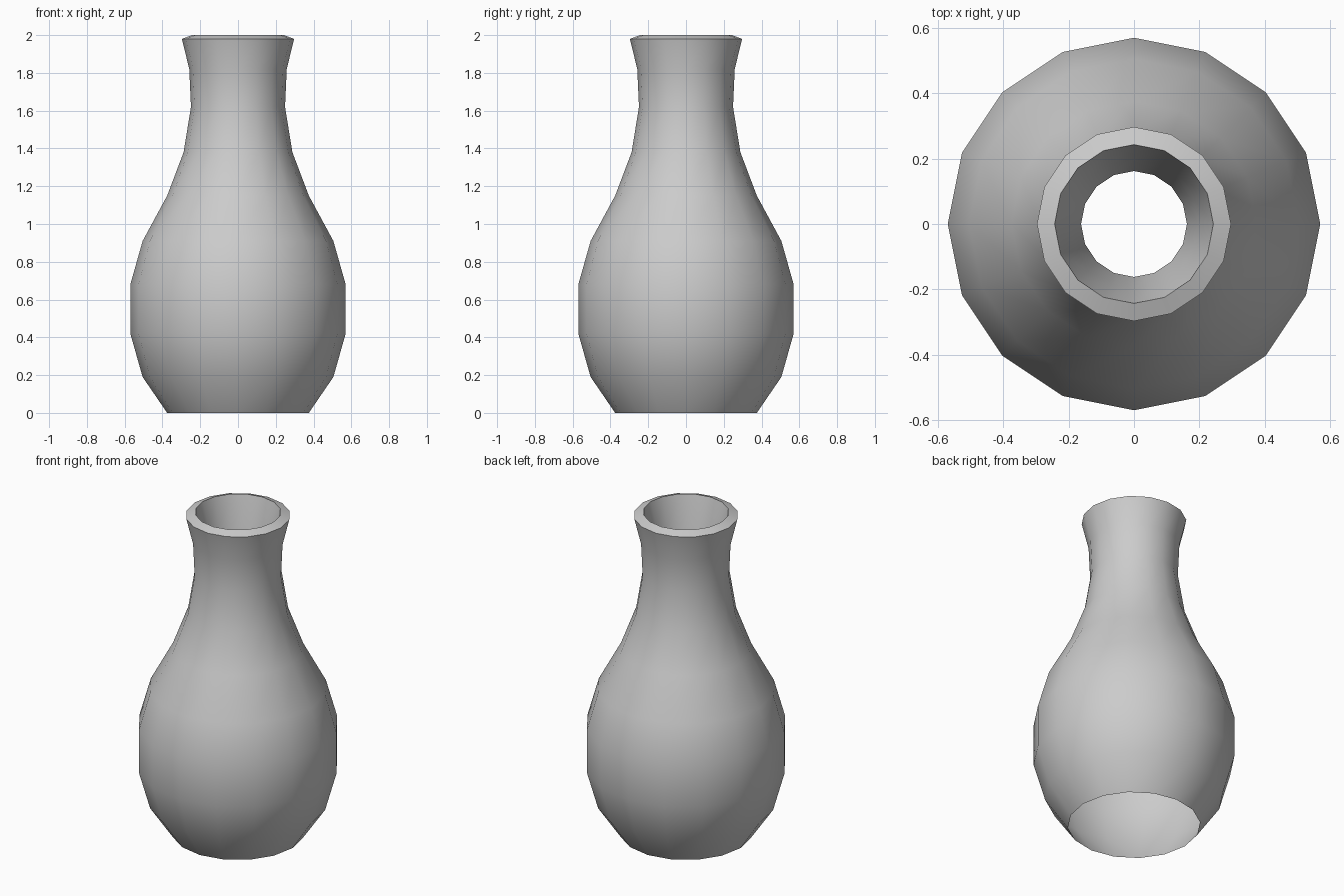
import bpy, bmesh
from math import cos, sin, tau, radians

if "Cube" in bpy.data.objects:
    bpy.data.objects.remove(bpy.data.objects["Cube"])

SIDES = 16

# (radius, height): outer wall from the open foot up, over the rim, then the inner neck
profile = [
    (0.375, 0.0), (0.505, 0.19), (0.57, 0.42), (0.57, 0.68), (0.505, 0.91),
    (0.375, 1.15), (0.288, 1.38), (0.249, 1.62), (0.258, 1.82), (0.297, 1.98),
    (0.243, 2.0), (0.198, 1.82), (0.162, 1.6),
]

# Vase: lathe the profile around z, open at both ends
bm = bmesh.new()
rings = [[bm.verts.new((r * cos(tau * i / SIDES), r * sin(tau * i / SIDES), z))
          for i in range(SIDES)] for r, z in profile]
for low, high in zip(rings, rings[1:]):
    for i in range(SIDES):
        j = (i + 1) % SIDES
        bm.faces.new((low[i], low[j], high[j], high[i]))

mesh = bpy.data.meshes.new("vase")
bm.to_mesh(mesh)
bm.free()
vase = bpy.data.objects.new("vase", mesh)
bpy.context.collection.objects.link(vase)

# Smooth body with crisp rim edges
bpy.context.view_layer.objects.active = vase
vase.select_set(True)
bpy.ops.object.shade_smooth_by_angle(angle=radians(40))
